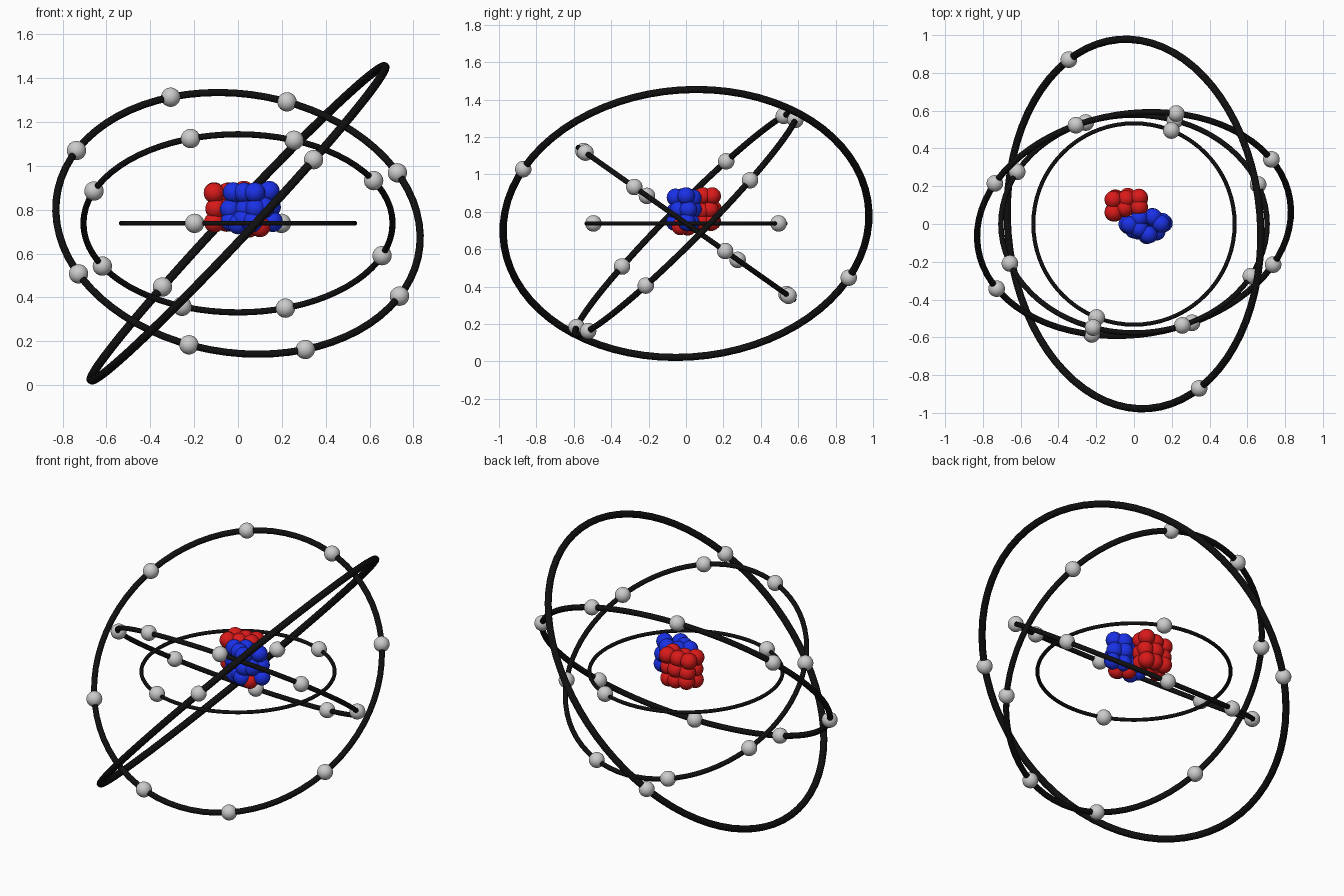
import bpy, random
from mathutils import Vector

if "Cube" in bpy.data.objects:
    bpy.data.objects.remove(bpy.data.objects["Cube"])

random.seed(4)
CENTRE = Vector((0, 0, 0.738))


def material(name, rgb):
    m = bpy.data.materials.new(name)
    m.diffuse_color = (*rgb, 1)
    m.use_nodes = True
    m.node_tree.nodes["Principled BSDF"].inputs["Base Color"].default_value = m.diffuse_color
    return m


BLACK = material("black", (0.005, 0.005, 0.005))
RED = material("red", (0.7, 0.01, 0.01))
BLUE = material("blue", (0.01, 0.03, 0.8))


def finish(name, mat=None):
    ob = bpy.context.object
    ob.name = name
    bpy.ops.object.shade_smooth()
    if mat:
        ob.data.materials.append(mat)


def ball(name, pos, r, mat=None):
    bpy.ops.mesh.primitive_uv_sphere_add(segments=32, ring_count=16, radius=r, location=pos)
    finish(name, mat)


# orbits: radius, plane normal, electron directions (each has an opposite twin)
orbits = [
    (0.533, (0, 0, 1), [(0.2, 0.5, 0)]),
    (0.705, (0, 0.576, 0.817),
     [(-0.22, -0.558, 0.393), (0.26, -0.547, 0.385), (0.62, -0.277, 0.195), (0.66, 0.21, -0.148)]),
    (0.836, (0.11, -0.705, 0.70),
     [(-0.31, 0.53, 0.578), (0.225, 0.59, 0.557), (0.73, 0.345, 0.23), (0.74, -0.215, -0.335)]),
    (0.98, (0.73, 0.061, -0.684), [(0.345, -0.87, 0.29)]),
]
for i, (radius, normal, spots) in enumerate(orbits, 1):
    n = Vector(normal).normalized()
    bpy.ops.mesh.primitive_torus_add(
        major_radius=radius, minor_radius=0.02 * radius, major_segments=72, minor_segments=12,
        location=CENTRE, rotation=n.to_track_quat('Z', 'Y').to_euler())
    finish(f"orbit_{i}", BLACK)
    for s in spots:
        v = Vector(s)
        v = (v - n * v.dot(n)).normalized() * radius
        for sign in (1, -1):
            ball(f"electron_{i}", CENTRE + v * sign, 0.044)

# nucleus: two packed clumps, laid out in layers with a little scatter
red_plan = [(-0.105, 0.135), (-0.035, 0.14), (0.02, 0.135), (-0.105, 0.06), (-0.045, 0.09), (0.02, 0.085)]
blue_plan = [(-0.03, 0.0), (0.035, 0.03), (0.03, -0.03), (0.10, 0.03), (0.15, 0.005), (0.075, -0.052)]
for name, plan, mat in (("proton", red_plan, RED), ("neutron", blue_plan, BLUE)):
    for z in (0.88, 0.81, 0.75):
        for x, y in plan:
            jitter = [random.uniform(-0.008, 0.008) for _ in range(3)]
            ball(name, Vector((x, y, z)) + Vector(jitter), 0.047, mat)

# stray protons under the neutrons
for p in ((0.1, -0.03, 0.722), (0.05, 0.01, 0.72)):
    ball("proton", p, 0.047, RED)
for p in ((0.0, -0.03, 0.735), (0.12, -0.04, 0.81)):
    ball("neutron", p, 0.047, BLUE)
